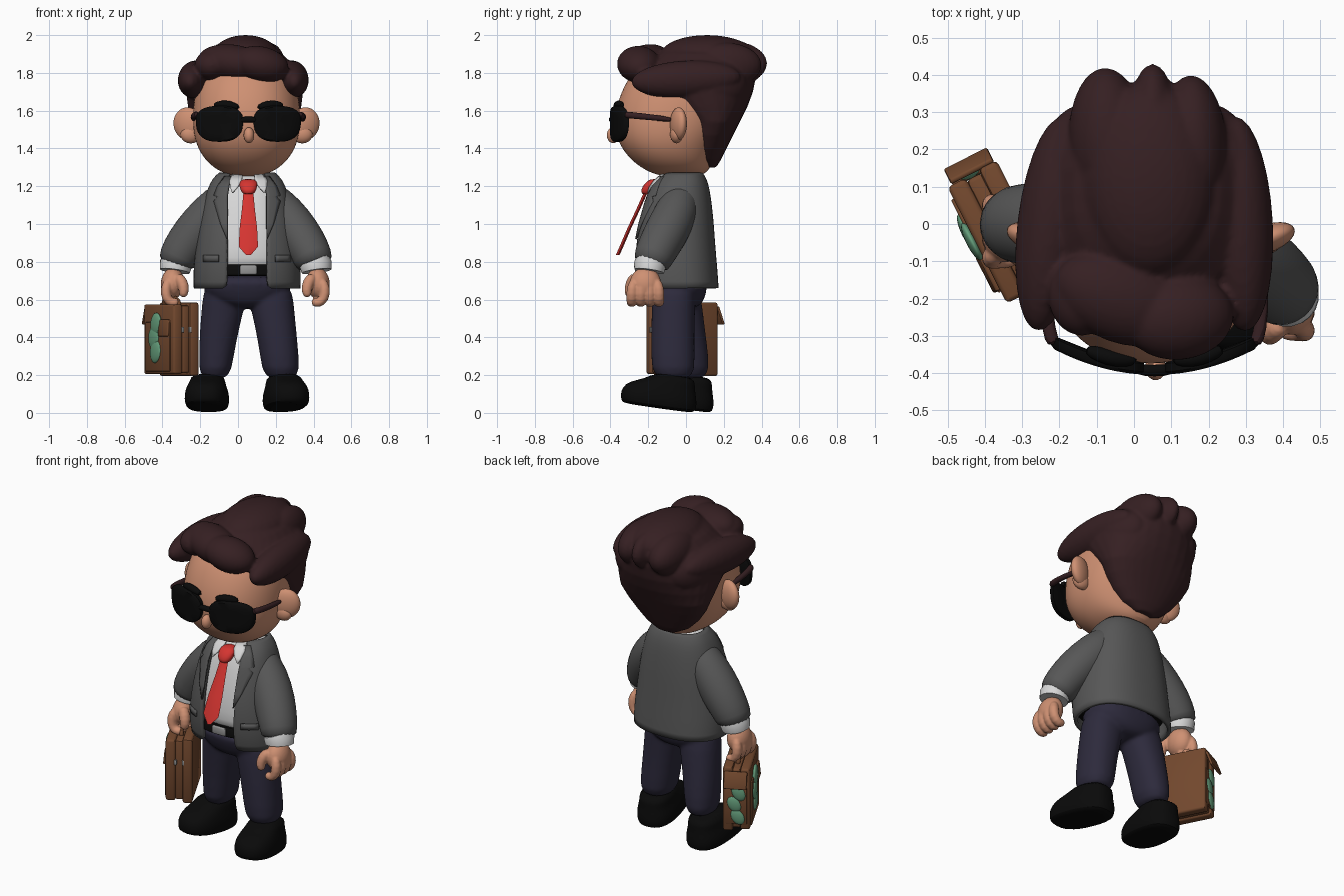
import bpy, bmesh, math
from mathutils import Vector, Matrix, Euler

COL = {"skin": (0.62, 0.28, 0.17), "hair": (0.036, 0.014, 0.016), "black": (0.003, 0.003, 0.003),
       "jacket_grey": (0.095, 0.095, 0.095), "shirt_white": (0.68, 0.68, 0.68), "tie_red": (0.66, 0.035, 0.03),
       "trouser_navy": (0.026, 0.023, 0.045), "case_brown": (0.17, 0.065, 0.027),
       "note_green": (0.13, 0.34, 0.2), "metal_grey": (0.3, 0.3, 0.3)}
MATS = {}
for k, c in COL.items():
    MATS[k] = bpy.data.materials.new(k)
    MATS[k].diffuse_color = (*c, 1)


def add(name, bm, mat, subsurf=0, xf=None):
    bmesh.ops.recalc_face_normals(bm, faces=bm.faces)
    if xf:
        bm.transform(xf)
    me = bpy.data.meshes.new(name)
    bm.to_mesh(me)
    bm.free()
    me.materials.append(MATS[mat])
    for p in me.polygons:
        p.use_smooth = True
    me.set_sharp_from_angle(angle=math.radians(45))
    ob = bpy.data.objects.new(name, me)
    bpy.context.collection.objects.link(ob)
    if subsurf:
        ob.modifiers.new("round", 'SUBSURF').levels = subsurf
        ob.modifiers["round"].render_levels = subsurf
    return ob


def bridge(rings, closed=True, cap=True):
    bm = bmesh.new()
    vs = [[bm.verts.new(p) for p in r] for r in rings]
    n = len(rings[0])
    for a, b in zip(vs, vs[1:]):
        for i in range(n if closed else n - 1):
            j = (i + 1) % n
            bm.faces.new((a[i], a[j], b[j], b[i]))
    if cap:
        bm.faces.new(vs[0])
        bm.faces.new(vs[-1])
    return bm


def sup(v, p):
    return math.copysign(abs(v) ** (2 / p), v)


def ring(cx, z, rx, y0, y1, p=2.2, n=28, a0=0.0):
    # horizontal superellipse from front y0 to back y1; a0 leaves a gap at the front
    cy, ry = (y0 + y1) / 2, (y1 - y0) / 2
    ts = [2 * math.pi * i / n for i in range(n)] if not a0 else \
         [a0 + (2 * math.pi - 2 * a0) * i / n for i in range(n + 1)]
    return [(cx + rx * sup(math.sin(t), p), cy - ry * sup(math.cos(t), p), z) for t in ts]


def loft(name, cx, rows, mat, p=2.2, sub=1, xf=None):
    return add(name, bridge([ring(cx, *r, p) for r in rows]), mat, sub, xf)


def tube(name, pts, mat, n=14, sub=1, xf=None):
    # pts: x, y, z, radius
    rings, P = [], [Vector(q[:3]) for q in pts]
    for i, q in enumerate(pts):
        d = (P[min(i + 1, len(P) - 1)] - P[max(i - 1, 0)]).normalized()
        u = d.cross(Vector((0.1, 1, 0.2))).normalized()
        w = d.cross(u)
        rings.append([P[i] + q[3] * (u * math.cos(6.28319 * k / n) + w * math.sin(6.28319 * k / n)) for k in range(n)])
    return add(name, bridge(rings), mat, sub, xf)


def ball(name, c, s, mat, rot=(0, 0, 0), xf=None):
    bm = bmesh.new()
    m = Matrix.LocRotScale(Vector(c), Euler(rot), Vector(s))
    bmesh.ops.create_uvsphere(bm, u_segments=28, v_segments=16, radius=1, matrix=m)
    return add(name, bm, mat, 0, xf)


def box(name, c, s, mat, rot=(0, 0, 0), xf=None, bev=0.008):
    bm = bmesh.new()
    bmesh.ops.create_cube(bm, size=1, matrix=Matrix.LocRotScale(Vector(c), Euler(rot), Vector(s)))
    bmesh.ops.bevel(bm, geom=bm.edges[:], offset=bev, segments=2, affect='EDGES', profile=0.5)
    return add(name, bm, mat, 0, xf)


def fuse(main, parts, voxel, iters):
    # merge overlapping parts into one soft surface
    bm = bmesh.new()
    for o in [main] + parts:
        dg = bpy.context.evaluated_depsgraph_get()
        bm.from_mesh(o.evaluated_get(dg).to_mesh())
    main.modifiers.clear()
    bm.to_mesh(main.data)
    bm.free()
    for o in parts:
        bpy.data.objects.remove(o)
    rm = main.modifiers.new("fuse", 'REMESH')
    rm.mode, rm.voxel_size, rm.use_smooth_shade = 'VOXEL', voxel, True
    sm = main.modifiers.new("soften", 'SMOOTH')
    sm.iterations, sm.factor = iters, 0.5


# head, nose, ears
loft("head", 0.045, [(1.25, 0.06, -0.12, 0.06), (1.275, 0.14, -0.2, 0.12), (1.33, 0.215, -0.285, 0.14),
                     (1.41, 0.265, -0.35, 0.17), (1.5, 0.285, -0.38, 0.22), (1.6, 0.285, -0.375, 0.25),
                     (1.7, 0.275, -0.345, 0.27), (1.8, 0.24, -0.29, 0.25), (1.88, 0.13, -0.2, 0.15)], "skin", sub=2)
ball("nose", (0.058, -0.385, 1.47), (0.028, 0.034, 0.042), "skin")
for s, nm in ((-1, "left"), (1, "right")):
    ball(nm + "_ear", (0.045 + s * 0.31, -0.04, 1.53), (0.08, 0.038, 0.088), "skin", (0, s * 0.2, s * 0.35))
    ball(nm + "_ear_lobe", (0.045 + s * 0.295, -0.05, 1.475), (0.055, 0.034, 0.048), "skin")

# hair: back shell and locks fused together
shell = loft("hair", 0.035, [(1.3, 0.06, 0.1, 0.16), (1.34, 0.14, 0.05, 0.185), (1.4, 0.2, 0.02, 0.215), (1.47, 0.25, 0.01, 0.25),
                             (1.54, 0.285, 0.0, 0.285), (1.62, 0.3, -0.1, 0.325), (1.7, 0.31, -0.2, 0.355),
                             (1.78, 0.295, -0.24, 0.37), (1.84, 0.26, -0.22, 0.36), (1.9, 0.2, -0.15, 0.33),
                             (1.94, 0.13, -0.1, 0.25)], "hair", 2.2, 0)
locks = [ball("lock", *a) for a in (
    ((-0.03, -0.2, 1.855), (0.19, 0.12, 0.095), "hair", (0, 0.12, -0.35)),
    ((0.12, -0.25, 1.845), (0.15, 0.115, 0.095), "hair", (0, 0.2, 0.1)),
    ((-0.14, -0.19, 1.84), (0.09, 0.11, 0.08), "hair"),
    ((0.04, 0.12, 1.885), (0.18, 0.26, 0.115), "hair", (-0.02, 0, 0)),
    ((-0.07, 0.22, 1.84), (0.105, 0.2, 0.12), "hair", (0, 0, 0.05)),
    ((0.05, 0.23, 1.85), (0.07, 0.2, 0.12), "hair"),
    ((0.16, 0.21, 1.84), (0.09, 0.19, 0.12), "hair", (0, 0, 0.05)),
    ((0.285, -0.0, 1.765), (0.088, 0.29, 0.1), "hair", (0.05, 0, 0.05)),
    ((-0.225, -0.0, 1.765), (0.088, 0.29, 0.1), "hair", (0.05, 0, -0.12)),
    ((0.25, 0.18, 1.74), (0.08, 0.15, 0.12), "hair", (0, 0, 0.4)),
    ((-0.18, 0.18, 1.74), (0.08, 0.15, 0.12), "hair", (0, 0, -0.4)))]
fuse(shell, locks, 0.01, 2)

# sunglasses: curved lenses, brows, bridge and arms
GX = 0.055
gy = lambda x: -0.405 + 0.95 * (x - GX) ** 2
for s, nm in ((-1, "left"), (1, "right")):
    rings = []
    for k, dy in ((0.02, 0), (0.5, 0), (0.92, 0), (1, 0.008), (1, 0.03), (0.9, 0.036), (0.02, 0.036)):
        r = []
        for i in range(32):
            t = 2 * math.pi * i / 32
            z = sup(math.sin(t), 2.6)
            x = GX + s * (0.153 + k * (0.125 + 0.008 * z) * sup(math.cos(t), 2.6))
            r.append((x, gy(x) + dy, 1.53 + k * 0.095 * z))
        rings.append(r)
    add(nm + "_lens", bridge(rings), "black")
    X = lambda d: GX + s * d
    tube(nm + "_brow", [(X(0.045), -0.365, 1.615, 0.015), (X(0.1), -0.365, 1.632, 0.024),
                        (X(0.15), -0.35, 1.635, 0.022), (X(0.185), -0.335, 1.625, 0.014)], "black", 10)
    tube(nm + "_glasses_arm", [(X(0.268), -0.325, 1.58, 0.022), (X(0.285), -0.29, 1.575, 0.02),
                               (X(0.292), -0.18, 1.565, 0.018), (X(0.285), -0.06, 1.55, 0.014)], "hair", 8)
tube("glasses_bridge", [(GX - 0.05, -0.39, 1.55, 0.018), (GX, -0.395, 1.555, 0.016), (GX + 0.05, -0.39, 1.55, 0.018)], "black", 10)

# jacket: open-fronted shell
JX = 0.048
JR = [(0.66, 0.272, -0.245, 0.162), (0.73, 0.275, -0.262, 0.158), (0.82, 0.268, -0.268, 0.15), (0.92, 0.255, -0.26, 0.142),
      (1.02, 0.24, -0.24, 0.135), (1.11, 0.22, -0.215, 0.125), (1.18, 0.2, -0.19, 0.115), (1.235, 0.175, -0.15, 0.1),
      (1.265, 0.14, -0.11, 0.08)]
rows = []
for z, rx, y0, y1 in JR:
    w = min(0.105, 0.6 * rx)
    rows.append(ring(JX, z, rx, y0, y1, 2.4, 36, math.asin((w / rx) ** 1.2)))
jk = add("jacket", bridge(rows, False, False), "jacket_grey", 1)
so = jk.modifiers.new("cloth", 'SOLIDIFY')
so.thickness, so.offset = 0.022, 0
loft("shirt", JX, [(z, rx - 0.02, y0 + 0.018, y1 - 0.02) for z, rx, y0, y1 in JR[1:]], "shirt_white", 2.4)


def front_y(x, z):
    for a, b in zip(JR, JR[1:]):
        if a[0] <= z <= b[0]:
            f = (z - a[0]) / (b[0] - a[0])
            rx, y0, y1 = (a[i] + f * (b[i] - a[i]) for i in (1, 2, 3))
            u = min(abs(x - JX) / rx, 0.98)
            return (y0 + y1) / 2 - (y1 - y0) / 2 * (1 - u ** 2.4) ** (1 / 2.4)


def strip(name, cx, s, pts, mat, off, th=0.009):
    # cloth strip lying on the chest; pts: z, inner x, outer x
    rows = [[(cx + s * (a + (b - a) * k / 4), front_y(cx + s * (a + (b - a) * k / 4), z) - off, z) for k in range(5)]
            for z, a, b in pts]
    ob = add(name, bridge(rows, False, False), mat)
    m = ob.modifiers.new("thick", 'SOLIDIFY')
    m.thickness, m.offset = th, 0


for s, nm in ((-1, "left"), (1, "right")):
    strip(nm + "_lapel", JX, s, [(1.25, 0.085, 0.12), (1.2, 0.095, 0.155), (1.15, 0.103, 0.175), (1.145, 0.103, 0.155),
                                 (1.12, 0.103, 0.175), (1.0, 0.103, 0.14), (0.92, 0.103, 0.106)], "jacket_grey", 0.015)
    strip(nm + "_pocket", JX, s, [(0.835, 0.15, 0.23), (0.8, 0.15, 0.23)], "jacket_grey", 0.014)
    strip(nm + "_collar", GX, s, [(1.262, 0.03, 0.085), (1.225, 0.035, 0.1), (1.19, 0.06, 0.095), (1.165, 0.082, 0.086)],
          "shirt_white", 0.016)

# tie
loft("tie_knot", GX, [(1.155, 0.028, -0.235, -0.18), (1.18, 0.042, -0.24, -0.165), (1.215, 0.052, -0.22, -0.14),
                      (1.24, 0.035, -0.19, -0.12)], "tie_red")
rows = [[(GX - w, y, z), (GX, y - 0.012, z), (GX + w, y, z), (GX, y + 0.008, z)] for z, y, w in
        ((1.17, -0.21, 0.026), (1.08, -0.25, 0.034), (0.98, -0.297, 0.046), (0.88, -0.34, 0.051), (0.835, -0.36, 0.012))]
add("tie_blade", bridge(rows), "tie_red")

# belt, buckle, hips, legs
loft("belt", JX, [(0.725, 0.245, -0.252, 0.13), (0.73, 0.25, -0.258, 0.13), (0.78, 0.25, -0.262, 0.13), (0.785, 0.245, -0.258, 0.13)], "black", 2.4, 0)
box("belt_buckle", (0.055, -0.262, 0.757), (0.09, 0.016, 0.05), "metal_grey")
hips = loft("trousers", JX, [(0.55, 0.05, -0.13, 0.05), (0.58, 0.17, -0.18, 0.09), (0.64, 0.235, -0.205, 0.11),
                             (0.74, 0.245, -0.245, 0.125)], "trouser_navy", 2.4)
legs = []
for L in (((0.165, -0.125, 0.082, 0.012), (0.3, -0.115, 0.092, 0.005), (0.45, -0.098, 0.104, -0.015), (0.58, -0.075, 0.115, -0.03), (0.69, -0.06, 0.12, -0.05)),
          ((0.165, 0.232, 0.097, -0.065), (0.3, 0.22, 0.102, -0.07), (0.45, 0.2, 0.108, -0.07), (0.58, 0.178, 0.117, -0.065), (0.69, 0.16, 0.125, -0.06))):
    legs.append(add("leg", bridge([ring(x, z, r, y - 0.115, y + 0.115) for z, x, r, y in L]), "trouser_navy", 1))
fuse(hips, legs, 0.01, 8)

# shoes, toes tipped up
for nm, x, y, a in (("left", -0.165, -0.06, -0.06), ("right", 0.255, -0.15, 0.17)):
    xf = Matrix.LocRotScale(Vector((x, y, 0.025)), Euler((-0.14, 0, a)), None)
    loft(nm + "_shoe", 0, [(0, 0.095, -0.18, 0.185), (0.01, 0.112, -0.197, 0.2), (0.045, 0.119, -0.207, 0.205),
                           (0.085, 0.115, -0.202, 0.195), (0.12, 0.102, -0.17, 0.185), (0.145, 0.094, -0.09, 0.18),
                           (0.19, 0.085, -0.03, 0.17)], "black", 2.5, 1, xf)

# sleeves, cuffs, hands
ARMS = (("right", 1, 0.412, -0.215, [(0.12, -0.02, 1.19, 0.07), (0.19, -0.03, 1.115, 0.108), (0.285, -0.08, 1.0, 0.12),
                                     (0.355, -0.135, 0.9, 0.115), (0.4, -0.175, 0.82, 0.105), (0.412, -0.19, 0.775, 0.095)]),
        ("left", -1, -0.335, -0.02, [(-0.02, -0.02, 1.19, 0.07), (-0.09, -0.02, 1.115, 0.108), (-0.19, -0.01, 1.0, 0.12),
                                     (-0.27, 0.0, 0.9, 0.115), (-0.32, 0.0, 0.82, 0.105), (-0.33, 0.0, 0.775, 0.095)]))
for nm, s, hx, hy, path in ARMS:
    tube(nm + "_sleeve", path, "jacket_grey", 20)
    ex, ey = path[-1][:2]
    tube(nm + "_cuff", [(ex - s * 0.01, ey, 0.81, 0.08), (ex, ey, 0.785, 0.086),
                        (ex + s * 0.005, ey - 0.005, 0.75, 0.08)], "shirt_white", 20, 0)
    xf = Matrix.Translation((hx, hy, 0)) @ Matrix.Diagonal((s, 1, 1, 1))
    palm = ball(nm + "_hand", (0.012, 0, 0.685), (0.062, 0.083, 0.085), "skin", (0, -0.1, 0), xf)
    parts = []
    for i in range(4):
        y = -0.072 + 0.048 * i
        parts.append(tube("finger", [(0.03, y * 0.8, 0.71, 0.022), (0.05, y, 0.66, 0.031), (0.045, y, 0.605, 0.031),
                                     (0.015, y, 0.578, 0.029), (-0.025, y, 0.59, 0.024)], "skin", 10, 1, xf))
    parts.append(tube("thumb", [(-0.01, -0.05, 0.73, 0.03), (-0.042, -0.075, 0.69, 0.034), (-0.052, -0.085, 0.645, 0.03),
                                (-0.04, -0.085, 0.61, 0.02)], "skin", 10, 1, xf))
    fuse(palm, parts, 0.006, 3)

# briefcase: three slabs, pockets with flaps, notes, clasps, handle
CF = Matrix.Translation((-0.352, -0.022, 0.39)) @ Matrix.Rotation(math.radians(27), 4, 'Z')
for nm, x, t, h, l in (("outer", -0.05, 0.055, 0.37, 0.35), ("middle", 0.0, 0.05, 0.36, 0.335), ("inner", 0.045, 0.055, 0.39, 0.36)):
    box("case_" + nm, (x, 0, 0), (t, l, h), "case_brown", xf=CF, bev=0.012)
box("case_side_pocket", (-0.08, 0, -0.04), (0.01, 0.28, 0.26), "case_brown", xf=CF, bev=0.004)
box("case_side_flap", (-0.085, -0.08, 0.06), (0.016, 0.11, 0.09), "case_brown", (0, 0.1, 0), CF, 0.006)
box("case_end_pocket", (0, 0.175, -0.04), (0.125, 0.014, 0.22), "case_brown", xf=CF, bev=0.005)
box("case_end_flap", (0, 0.2, 0.125), (0.13, 0.016, 0.1), "case_brown", (0.35, 0, 0), CF, 0.006)
for i, (dy, dz) in enumerate(((-0.015, 0.07), (0.01, 0.0), (-0.01, -0.075))):
    ball(f"side_note_{i + 1}", (-0.085, 0.03 + dy, dz + 0.01), (0.016, 0.055, 0.062), "note_green", (0.5, 0, 0), CF)
    ball(f"end_note_{i + 1}", (dy, 0.18, dz - 0.03), (0.035, 0.014, 0.05), "note_green", (0, 0.5, 0), CF)
for x in (-0.022, 0.022):
    box("clasp", (x, -0.172, 0.05), (0.014, 0.016, 0.03), "metal_grey", xf=CF, bev=0.003)
tube("case_handle", [(0, -0.09, 0.17, 0.014), (0, -0.085, 0.205, 0.015), (0, -0.04, 0.225, 0.016), (0, 0.04, 0.225, 0.016),
                     (0, 0.085, 0.205, 0.015), (0, 0.09, 0.17, 0.014)], "case_brown", 10, 1, CF)
